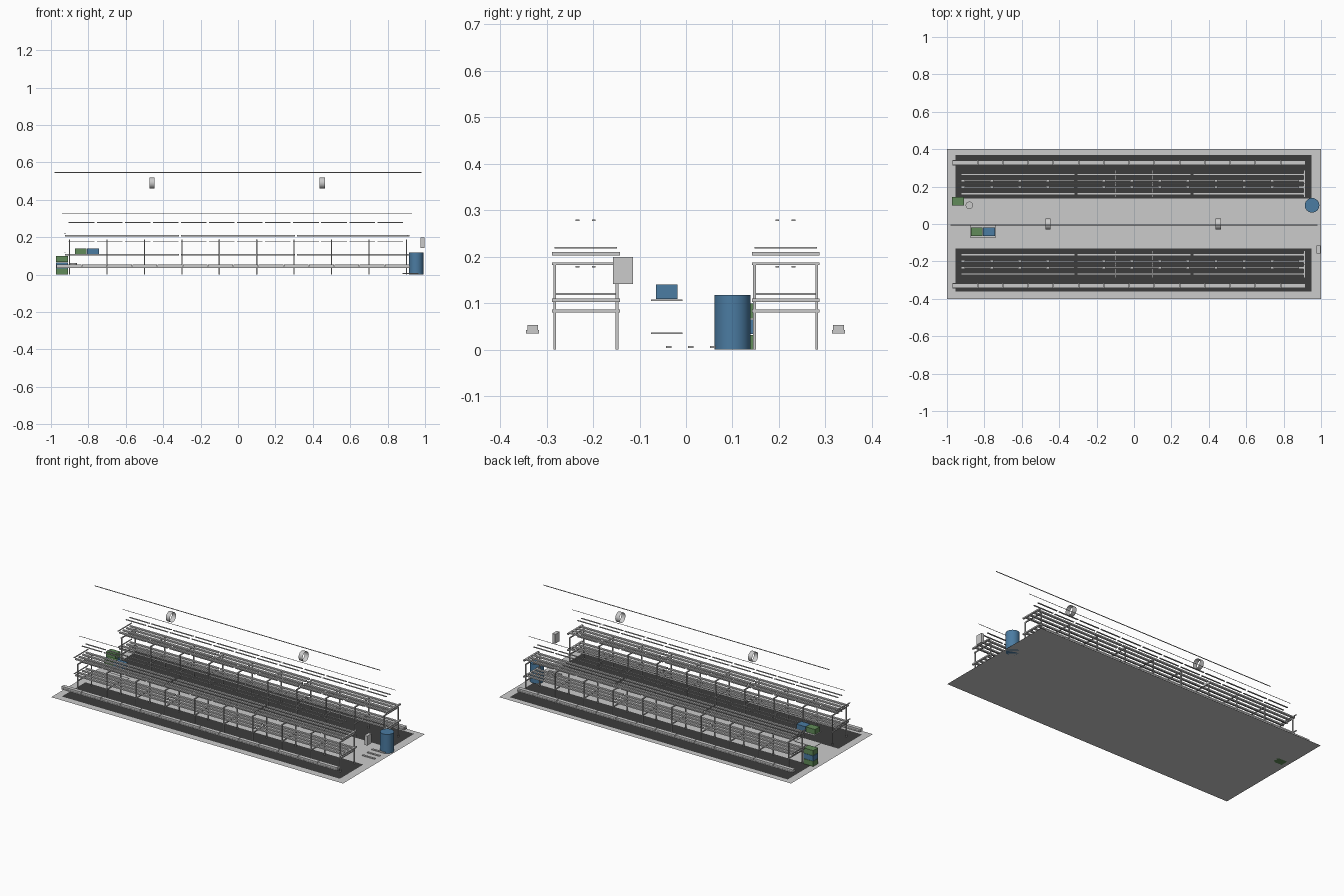
import bpy, bmesh, math
from mathutils import Matrix

if "Cube" in bpy.data.objects:
    bpy.data.objects.remove(bpy.data.objects["Cube"])


def material(name, rgb):
    m = bpy.data.materials.new(name)
    m.diffuse_color = (*rgb, 1)
    m.use_nodes = True
    m.node_tree.nodes["Principled BSDF"].inputs["Base Color"].default_value = m.diffuse_color
    return m


DARK = material("ground_cover", (0.045, 0.045, 0.045))
WHITE = material("white_plastic", (0.75, 0.75, 0.72))
BLUE = material("blue_plastic", (0.07, 0.2, 0.36))
GREEN = material("green_plastic", (0.12, 0.26, 0.1))


def finish(name, bm, mat=None):
    me = bpy.data.meshes.new(name)
    bm.to_mesh(me)
    bm.free()
    ob = bpy.data.objects.new(name, me)
    bpy.context.collection.objects.link(ob)
    if mat:
        me.materials.append(mat)
    return ob


def add_box(bm, x0, x1, y0, y1, z0, z1):
    mtx = Matrix.Translation(((x0 + x1) / 2, (y0 + y1) / 2, (z0 + z1) / 2))
    bmesh.ops.create_cube(bm, size=1, matrix=mtx @ Matrix.Diagonal((x1 - x0, y1 - y0, z1 - z0, 1)))


def boxes(name, items, mat=None):
    bm = bmesh.new()
    for b in items:
        add_box(bm, *b)
    return finish(name, bm, mat)


def plane(name, x0, x1, y0, y1, z, mat=None):
    bm = bmesh.new()
    bm.faces.new([bm.verts.new(p) for p in ((x0, y0, z), (x1, y0, z), (x1, y1, z), (x0, y1, z))])
    return finish(name, bm, mat)


def tube(name, loc, r, depth, axis='Z', sides=24, mat=None, caps=True):
    bm = bmesh.new()
    rot = Matrix.Rotation(math.pi / 2, 4, 'Y') if axis == 'X' else Matrix()
    bmesh.ops.create_cone(bm, cap_ends=caps, segments=sides, radius1=r, radius2=r, depth=depth,
                          matrix=Matrix.Translation(loc) @ rot)
    for f in bm.faces:
        f.smooth = len(f.verts) == 4
    ob = finish(name, bm, mat)
    for e in ob.data.edges:
        e.use_edge_sharp = False
    if caps:
        ob.data.set_sharp_from_angle(angle=math.radians(40))
    return ob


# concrete floor and dark strips under the benches
plane("floor", -1, 1, -0.4, 0.4, 0)
plane("back_ground_strip", -0.955, 0.95, 0.137, 0.368, 0.001, DARK)
plane("front_ground_strip", -0.955, 0.95, -0.36, -0.13, 0.001, DARK)

CHANNELS = (-0.052, -0.018, 0.017, 0.05)
for side, yc in (("front", -0.2155), ("back", 0.2145)):
    # bench frames
    frame = []
    for i in range(10):
        x = -0.9 + 0.2 * i
        for y in (yc - 0.067, yc + 0.067):
            frame.append((x - 0.003, x + 0.003, y - 0.003, y + 0.003, 0, 0.188))
        for z in (0.083, 0.185):
            frame.append((x - 0.003, x + 0.003, yc - 0.073, yc + 0.073, z - 0.003, z + 0.003))
    boxes(side + "_bench_frame", frame)

    # two tiers of growing channels with feed pipe and collector
    for tier, z in (("lower", 0.1065), ("upper", 0.2065)):
        ch = []
        for a, b in ((-0.925, -0.315), (-0.305, 0.305), (0.315, 0.91)):
            for dy in CHANNELS:
                ch.append((a, b, yc + dy - 0.0065, yc + dy + 0.0065, z - 0.004, z + 0.004))
        boxes(f"{side}_{tier}_channels", ch)
        boxes(f"{side}_{tier}_collector", [(0.906, 0.916, yc - 0.073, yc + 0.073, z - 0.004, z + 0.004)], WHITE)
        boxes(f"{side}_{tier}_feed_pipe",
              [(-0.928, -0.922, yc - 0.067, yc + 0.067, z + 0.011, z + 0.015)], WHITE)
        # grow light bars above each tier
        lights = []
        for i in range(12):
            x = -0.905 + 0.15 * i
            for dy in (-0.018, 0.017):
                lights.append((x, x + 0.137, yc + dy - 0.004, yc + dy + 0.004, z + 0.07, z + 0.0735))
        boxes(f"{side}_{tier}_grow_lights", lights)

    # overhead cable
    tube(side + "_cable", (-0.005, yc, 0.325), 0.0015, 1.87, 'X', 8, None, False)

    # outer trough with segmented lids
    yo = -0.33 if yc < 0 else 0.328
    boxes(side + "_trough", [(-0.97, 0.92, yo - 0.014, yo + 0.014, 0.035, 0.042)], WHITE)
    boxes(side + "_trough_lids", [(-0.97 + 0.135 * i, -0.838 + 0.135 * i, yo - 0.0115, yo + 0.0115, 0.042, 0.053)
                                  for i in range(14)], WHITE)

# ridge wire with open circulation fan rings
tube("ridge_wire", (0, -0.005, 0.545), 0.0025, 1.96, 'X', 8, None, False)
for n, x in (("left", -0.46), ("right", 0.45)):
    tube(n + "_fan_ring", (x, 0, 0.49), 0.03, 0.028, 'X', 24, None, False)

# water barrel and control cabinet
tube("water_barrel", (0.952, 0.1, 0.059), 0.039, 0.118, mat=BLUE)
boxes("control_cabinet", [(0.976, 0.996, -0.157, -0.114, 0.141, 0.199)], WHITE)

# low floor slats by the right end
boxes("floor_slats", [(0.88, 0.965, y - 0.006, y + 0.006, 0.004, 0.008) for y in (-0.037, 0.01, 0.058)])

# crate stack and small round stand
for i, m in enumerate((GREEN, BLUE, GREEN)):
    boxes(f"stacked_crate_{i}", [(-0.973, -0.908, 0.098, 0.145, 0.0335 * i, 0.0335 * i + 0.032)], m)
tube("round_stand_top", (-0.88, 0.1, 0.058), 0.02, 0.006, mat=WHITE)

# trolley shelves carrying two crates
boxes("trolley_shelves", [(-0.875, -0.74, -0.075, -0.007, z, z + 0.003) for z in (0.034, 0.105)])
boxes("green_trolley_crate", [(-0.872, -0.809, -0.065, -0.018, 0.109, 0.14)], GREEN)
boxes("blue_trolley_crate", [(-0.807, -0.744, -0.065, -0.018, 0.109, 0.14)], BLUE)
